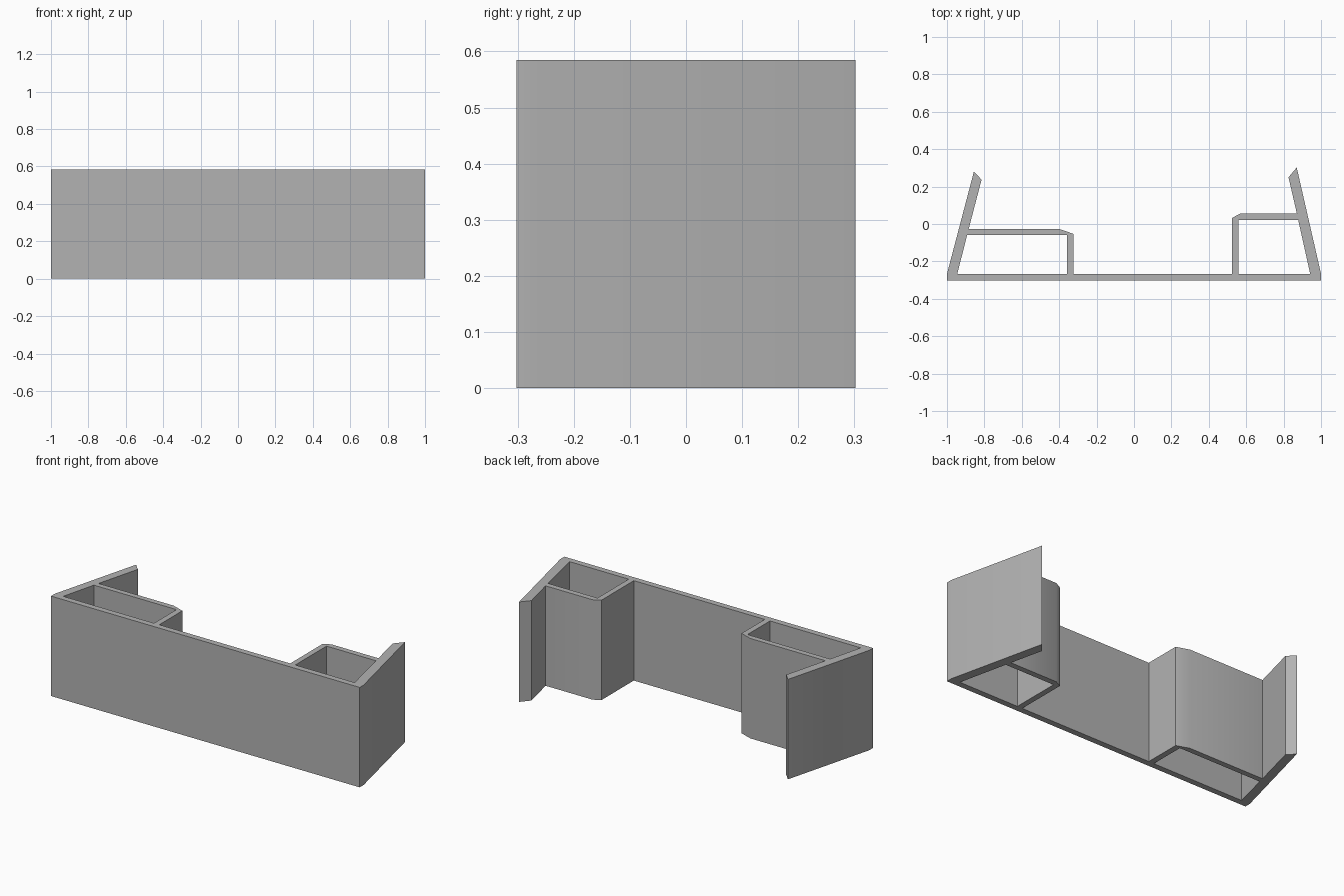
import bpy
import bmesh
from math import radians

cube = bpy.data.objects.get("Cube")
if cube:
    bpy.data.objects.remove(cube, do_unlink=True)

HEIGHT = 0.585
FRONT, INNER = -0.302, -0.267   # outer and inner face of the front wall

# Plan of the walls, counter-clockwise
outline = [
    (-1, FRONT), (1, FRONT), (1, INNER),
    (0.87, 0.302), (0.826, 0.25), (0.871, 0.055),          # left wing
    (0.567, 0.055), (0.525, 0.033), (0.525, INNER),        # left box
    (-0.323, INNER), (-0.323, -0.053), (-0.398, -0.027),   # right box
    (-0.884, -0.027), (-0.815, 0.237), (-0.856, 0.28),     # right wing
    (-1, INNER),
]
# Open shafts inside the two boxes
left_shaft = [(0.558, INNER), (0.942, INNER), (0.878, 0.022), (0.558, 0.022)]
right_shaft = [(-0.945, INNER), (-0.357, INNER), (-0.357, -0.059), (-0.892, -0.059)]

grey = bpy.data.materials.new("plain grey")
grey.use_nodes = True
colour = (0.45, 0.45, 0.45, 1)
grey.diffuse_color = colour
grey.node_tree.nodes["Principled BSDF"].inputs["Base Color"].default_value = colour


def extruded_plan(name, loops, height, material):
    """Fill a plan with holes and raise it to a solid."""
    bm = bmesh.new()
    for loop in loops:
        verts = [bm.verts.new((x, y, 0)) for x, y in loop]
        for a, b in zip(verts, verts[1:] + verts[:1]):
            bm.edges.new((a, b))
    bmesh.ops.triangle_fill(bm, edges=bm.edges[:], use_beauty=True, normal=(0, 0, 1))
    raised = bmesh.ops.extrude_face_region(bm, geom=bm.faces[:], use_keep_orig=True)
    top = [g for g in raised["geom"] if isinstance(g, bmesh.types.BMVert)]
    bmesh.ops.translate(bm, verts=top, vec=(0, 0, height))
    bmesh.ops.recalc_face_normals(bm, faces=bm.faces[:])
    mesh = bpy.data.meshes.new(name)
    bm.to_mesh(mesh)
    bm.free()
    mesh.materials.append(material)
    obj = bpy.data.objects.new(name, mesh)
    bpy.context.collection.objects.link(obj)
    return obj


walls = extruded_plan("bracket_walls", [outline, left_shaft, right_shaft], HEIGHT, grey)
bpy.ops.object.select_all(action="DESELECT")
walls.select_set(True)
bpy.context.view_layer.objects.active = walls
bpy.ops.object.shade_smooth_by_angle(angle=radians(30))
